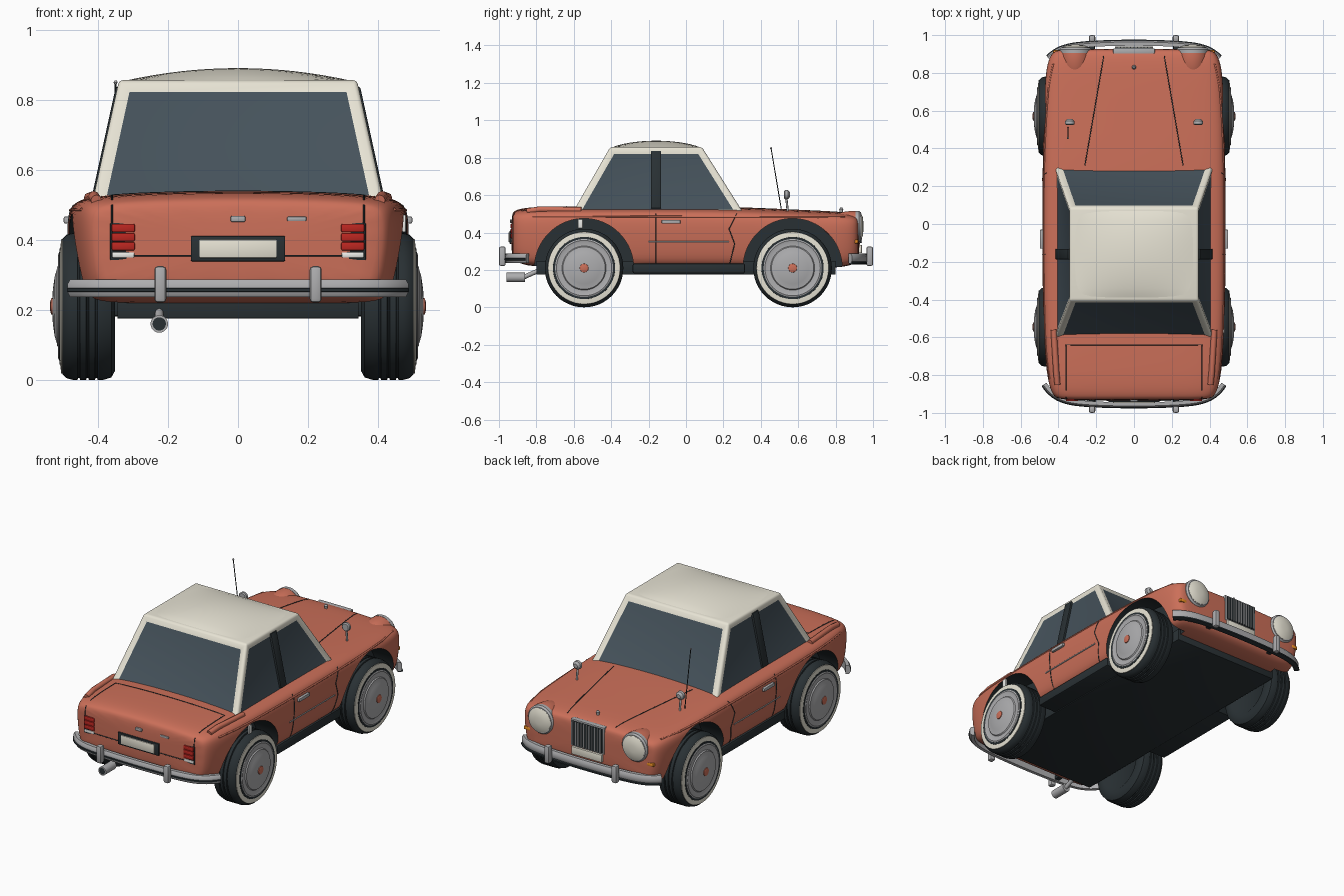
import bpy, bmesh, math
from mathutils import Vector
from mathutils.bvhtree import BVHTree

if "Cube" in bpy.data.objects:
    bpy.data.objects.remove(bpy.data.objects["Cube"])

COLORS = {
    'coral': (0.60, 0.16, 0.10), 'cream': (0.80, 0.77, 0.66), 'dark': (0.022, 0.03, 0.034),
    'glass': (0.06, 0.085, 0.105), 'chrome': (0.42, 0.42, 0.43), 'red': (0.5, 0.02, 0.015),
    'orange': (0.9, 0.3, 0.02), 'white': (0.85, 0.85, 0.82)}
MATS = {}
for key, rgb in COLORS.items():
    MATS[key] = bpy.data.materials.new(key)
    MATS[key].diffuse_color = (*rgb, 1)


def finish(name, bm, *mats):
    bmesh.ops.recalc_face_normals(bm, faces=bm.faces)
    me = bpy.data.meshes.new(name)
    bm.to_mesh(me)
    bm.free()
    for m in mats:
        me.materials.append(MATS[m])
    ob = bpy.data.objects.new(name, me)
    bpy.context.collection.objects.link(ob)
    return ob


def loft(name, rings, mat):
    """Skin a row of closed rings and cap both ends."""
    bm = bmesh.new()
    rows = [[bm.verts.new(p) for p in r] for r in rings]
    for a, b in zip(rows, rows[1:]):
        for i in range(len(a)):
            j = (i + 1) % len(a)
            bm.faces.new((a[i], a[j], b[j], b[i]))
    bm.faces.new(rows[0])
    bm.faces.new(rows[-1])
    return finish(name, bm, mat)


def lathe(name, profile, mat, loc, axis='x', side=1, n=48):
    """Revolve (radius, offset) pairs about an axis through loc."""
    rings = []
    for r, t in profile:
        ring = []
        for k in range(n):
            a = 2 * math.pi * k / n
            c, s = r * math.cos(a), r * math.sin(a)
            p = {'x': (t * side, c, s), 'y': (c, t * side, s), 'z': (c, s, t * side)}[axis]
            ring.append(Vector(loc) + Vector(p))
        rings.append(ring)
    return loft(name, rings, mat)


def box(name, loc, size, mat, bevel=0.004):
    bm = bmesh.new()
    bmesh.ops.create_cube(bm, size=1)
    bmesh.ops.scale(bm, vec=size, verts=bm.verts)
    if bevel:
        bmesh.ops.bevel(bm, geom=bm.edges[:], offset=bevel, segments=2, affect='EDGES', profile=0.5)
    ob = finish(name, bm, mat)
    ob.location = loc
    return ob


def tube(name, pts, r, mat):
    cu = bpy.data.curves.new(name, 'CURVE')
    cu.dimensions = '3D'
    cu.bevel_depth, cu.bevel_resolution, cu.use_fill_caps = r, 2, True
    sp = cu.splines.new('POLY')
    sp.points.add(len(pts) - 1)
    for q, p in zip(sp.points, pts):
        q.co = (*p, 1)
    cu.materials.append(MATS[mat])
    ob = bpy.data.objects.new(name, cu)
    bpy.context.collection.objects.link(ob)
    return ob


# body shell: y, half width, bottom, top
SECTIONS = [(-.935, .39, .27, .50), (-.915, .425, .25, .52), (-.86, .452, .22, .535), (-.7, .475, .215, .54),
            (-.4, .485, .215, .54), (0, .487, .215, .54), (.3, .485, .215, .537), (.55, .48, .21, .525),
            (.78, .472, .21, .515), (.87, .455, .22, .507), (.912, .43, .24, .495), (.928, .39, .27, .475)]
HALF = [(.5, 0), (.85, 0), (.95, .06), (.985, .35), (1, .62), (.995, .84), (.94, .925), (.8, .965), (.45, .99)]
ring = [(0, 0)] + HALF + [(0, 1)] + [(-x, t) for x, t in reversed(HALF)]
body = loft('body', [[(x * w, y, zb + t * (zt - zb)) for x, t in ring] for y, w, zb, zt in SECTIONS], 'coral')
body.data.materials.append(MATS['dark'])
body.modifiers.new('smooth', 'SUBSURF').levels = 2

# wheel arches cut out of the body
AXLES = {'rear': -.545, 'front': .57}
cutters = []
for y in AXLES.values():
    for s in (-1, 1):
        c = lathe('arch_cutter', [(.265, .33), (.265, .6)], 'dark', (0, y, .21), side=s, n=64)
        c.hide_render = True
        cutters.append(c)
        m = body.modifiers.new('arch', 'BOOLEAN')
        m.object, m.operation, m.solver = c, 'DIFFERENCE', 'EXACT'
        m.material_mode = 'TRANSFER'
bpy.context.view_layer.update()
dg = bpy.context.evaluated_depsgraph_get()
shell = bpy.data.meshes.new_from_object(body.evaluated_get(dg))
body.modifiers.clear()
body.data = shell
for c in cutters:
    bpy.data.objects.remove(c)
bvh = BVHTree.FromPolygons([v.co for v in shell.vertices], [p.vertices[:] for p in shell.polygons])


def seam(name, pts, axis, sign, mat='dark', r=0.0025):
    """Lay a thin line on the body; pts get projected along one axis."""
    out = []
    pts = [Vector(p) for p in pts]
    for a, b in zip(pts, pts[1:]):
        for k in range(13):
            o = a.lerp(b, k / 12)
            o[axis] = 2 * sign
            d = Vector((0, 0, 0))
            d[axis] = -sign
            hit = bvh.ray_cast(o, d)[0]
            if hit:
                out.append(hit)
    if len(out) > 1:
        tube(name, out, r, mat)


seam('trunk_seam_rear', [(-.36, 0, .5), (-.36, 0, .355), (.36, 0, .355), (.36, 0, .5)], 1, -1)
seam('trunk_seam_top', [(-.36, -.88, 0), (-.36, -.64, 0), (.36, -.64, 0), (.36, -.88, 0)], 2, 1)
for s in (-1, 1):
    seam('hood_seam', [(s * .16, .89, 0), (s * .26, .31, 0)], 2, 1)
    seam('door_rear_seam', [(0, -.16, .5), (0, -.16, .235)], 0, s)
    seam('door_front_seam', [(0, .27, .5), (0, .23, .42), (0, .26, .34), (0, .235, .235)], 0, s)
    seam('belt_trim', [(0, -.82, .487), (0, .85, .482)], 0, s, 'coral', .005)
    seam('side_trim', [(0, -.2, .35), (0, .23, .35)], 0, s, 'chrome', .004)

# floor and sills
box('floor', (0, 0, .21), (.69, 1.6, .07), 'dark')
box('sill', (0, .015, .208), (.92, .6, .055), 'dark', .01)

# cabin with inset windows
bm = bmesh.new()
lo = [bm.verts.new(p) for p in ((-.418, -.61, .50), (.418, -.61, .50), (.418, .31, .50), (-.418, .31, .50))]
hi = [bm.verts.new(p) for p in ((-.34, -.405, .857), (.34, -.405, .857), (.34, .085, .857), (-.34, .085, .857))]
bm.faces.new(lo)
bm.faces.new(hi)
for i in range(4):
    bm.faces.new((lo[i], lo[(i + 1) % 4], hi[(i + 1) % 4], hi[i]))
bmesh.ops.recalc_face_normals(bm, faces=bm.faces)
edges = [e for e in bm.edges if max(v.co.z for v in e.verts) > .8]
bmesh.ops.bevel(bm, geom=edges, offset=.012, segments=3, affect='EDGES', profile=0.5)
bm.normal_update()
panes = [f for f in bm.faces if abs(f.normal.z) < .9 and f.calc_area() > .06]
bmesh.ops.inset_individual(bm, faces=panes, thickness=.024, depth=-.007, use_even_offset=True)
for f in panes:
    f.material_index = 1
finish('cabin', bm, 'cream', 'glass')
for s in (-1, 1):
    tilt = math.atan2(.078, .357)
    pillar = box('door_pillar', (s * .375, -.16, .682), (.016, .055, .315), 'dark')
    pillar.rotation_euler[1] = -s * tilt

# domed roof
bm = bmesh.new()
bmesh.ops.create_grid(bm, x_segments=16, y_segments=16, size=1)
for v in bm.verts:
    u, w = v.co.x, v.co.y
    v.co = (u * .332, -.16 + w * .24, .853 + .038 * (1 - u * u) * (1 - w * w) ** .8 if abs(w) < 1 else .853)
finish('roof', bm, 'cream')

# wheels
for end, y in AXLES.items():
    for s in (-1, 1):
        c = (0, y, .21)
        tyre = [(.13, .362), (.145, .352), (.185, .352), (.203, .362), (.21, .385)]
        for g in (.405, .43, .455):
            tyre += [(.21, g - .004), (.204, g - .002), (.204, g + .002), (.21, g + .004)]
        tyre += [(.21, .472), (.205, .49), (.193, .502), (.16, .504)]
        lathe(end + '_tyre', tyre, 'dark', c, side=s)
        lathe(end + '_whitewall', [(.194, .49), (.192, .505), (.168, .508)], 'cream', c, side=s)
        lathe(end + '_wheel_gap', [(.168, .5), (.166, .5095)], 'dark', c, side=s)
        lathe(end + '_hubcap', [(.155, .5), (.155, .511), (.148, .514), (.14, .511), (.118, .511), (.113, .517),
                                (.108, .517), (.085, .524), (.05, .529), (.02, .531)], 'chrome', c, side=s)
        lathe(end + '_hub_centre', [(.025, .525), (.023, .534), (.012, .537)], 'coral', c, side=s, n=16)

# bumpers with rubber strips and overriders
def bumper(name, half, y0, bend, curl, sign, z, h, d, mat):
    rings = []
    for k in range(41):
        u = math.sin(math.pi * (k / 40 - .5))
        dx, dy = half, -sign * (2 * bend * u + 8 * curl * u ** 7)
        n = Vector((-dy, dx, 0)).normalized() * sign
        p = Vector((half * u, sign * (y0 - bend * u * u - curl * u ** 8), z))
        sect = [(-.5, -.5), (.2, -.5), (.5, -.25), (.5, .25), (.2, .5), (-.5, .5)]
        rings.append([p + n * a * d + Vector((0, 0, b * h)) for a, b in sect])
    loft(name, rings, mat)


for end, sign, half, y0, bend, curl in (('rear', -1, .475, .958, .025, .085), ('front', 1, .452, .958, .025, .055)):
    bumper(end + '_bumper', half, y0, bend, curl, sign, .262, .05, .028, 'chrome')
    strip_z = .257 if sign < 0 else .238
    bumper(end + '_bumper_strip', half + .002, y0 + .004, bend, curl, sign, strip_z, .016, .028, 'dark')
    for s in (-1, 1):
        box(end + '_overrider', (s * .222, sign * .982, .273), (.034, .036, .104), 'chrome', .01)
        box(end + '_bumper_bracket', (s * .222, sign * .92, .255), (.03, .09, .025), 'dark')

# rear details
box('plate_frame', (0, -.928, .375), (.27, .03, .072), 'dark')
box('rear_plate', (0, -.938, .375), (.22, .02, .052), 'cream', .002)
box('trunk_handle', (0, -.932, .46), (.042, .02, .018), 'chrome')
box('trunk_trim', (.168, -.93, .46), (.056, .016, .013), 'chrome')
for s in (-1, 1):
    box('tail_light_frame', (s * .328, -.9, .396), (.076, .06, .108), 'dark')
    for k in range(3):
        box('tail_light', (s * .328, -.908, .434 - k * .026), (.066, .06, .024), 'red')
    box('reverse_light', (s * .328, -.906, .357), (.064, .056, .016), 'white')
    tube('rear_fin', [(s * .405, -.85, .513), (s * .412, -.78, .524), (s * .425, -.56, .52)], .016, 'coral')
lathe('exhaust', [(.012, -.86), (.025, -.86), (.025, -.96), (.019, -.96), (.019, -.93)], 'chrome', (-.225, 0, .16), 'y', n=24)
lathe('exhaust_hole', [(.0195, -.9), (.0195, -.957)], 'dark', (-.225, 0, .16), 'y', n=24)
tube('exhaust_pipe', [(-.225, -.87, .16), (-.225, -.78, .2)], .012, 'chrome')
box('fuel_flap', (.474, -.565, .447), (.012, .026, .05), 'white')

# headlights, mirrors, handles and indicators
for s in (-1, 1):
    c = (s * .31, 0, .432)
    lathe('headlight_pod', [(.03, .74), (.06, .78), (.078, .84), (.084, .885), (.082, .915)], 'coral', c, 'y', n=40)
    lathe('headlight_ring', [(.084, .905), (.084, .925), (.076, .935)], 'chrome', c, 'y', n=40)
    lathe('headlight_lens', [(.072, .92), (.071, .936), (.05, .945), (.02, .949)], 'cream', c, 'y', n=40)
    box('indicator', (s * .405, .905, .352), (.045, .03, .02), 'orange')
    box('door_handle', (s * .488, -.08, .457), (.02, .1, .02), 'chrome')
    tube('mirror_stalk', [(s * .34, .545, .50), (s * .34, .535, .60)], .006, 'chrome')
    lathe('mirror', [(.02, .525), (.026, .53), (.024, .545), (.012, .556)], 'chrome', (s * .34, 0, .602), 'y', n=20)

# grille
box('grille_frame', (0, .915, .415), (.22, .03, .16), 'chrome')
box('grille_back', (0, .92, .415), (.2, .03, .142), 'dark', 0)
for k in range(11):
    box('grille_bar', (-.09 + k * .018, .936, .415), (.005, .008, .142), 'chrome', 0)
box('front_plate', (0, .932, .312), (.2, .016, .045), 'cream', .002)

# hood ornament and antenna
lathe('hood_ornament', [(.012, .49), (.008, .515), (.011, .525), (.005, .533)], 'chrome', (0, .83, 0), 'z', n=16)
tube('antenna', [(-.35, .512, .51), (-.35, .455, .85)], .0025, 'dark')
lathe('antenna_tip', [(.003, .845), (.006, .85), (.003, .856)], 'chrome', (-.35, .455, 0), 'z', n=12)

# smooth shading with sharp edges kept
bpy.ops.object.select_all(action='DESELECT')
for ob in bpy.data.objects:
    if ob.type == 'MESH':
        ob.select_set(True)
        bpy.context.view_layer.objects.active = ob
bpy.ops.object.shade_smooth_by_angle(angle=math.radians(35))

for m in bpy.data.materials:
    if m.users and not m.is_grease_pencil:
        m.use_nodes = True
        m.node_tree.nodes["Principled BSDF"].inputs["Base Color"].default_value = m.diffuse_color
